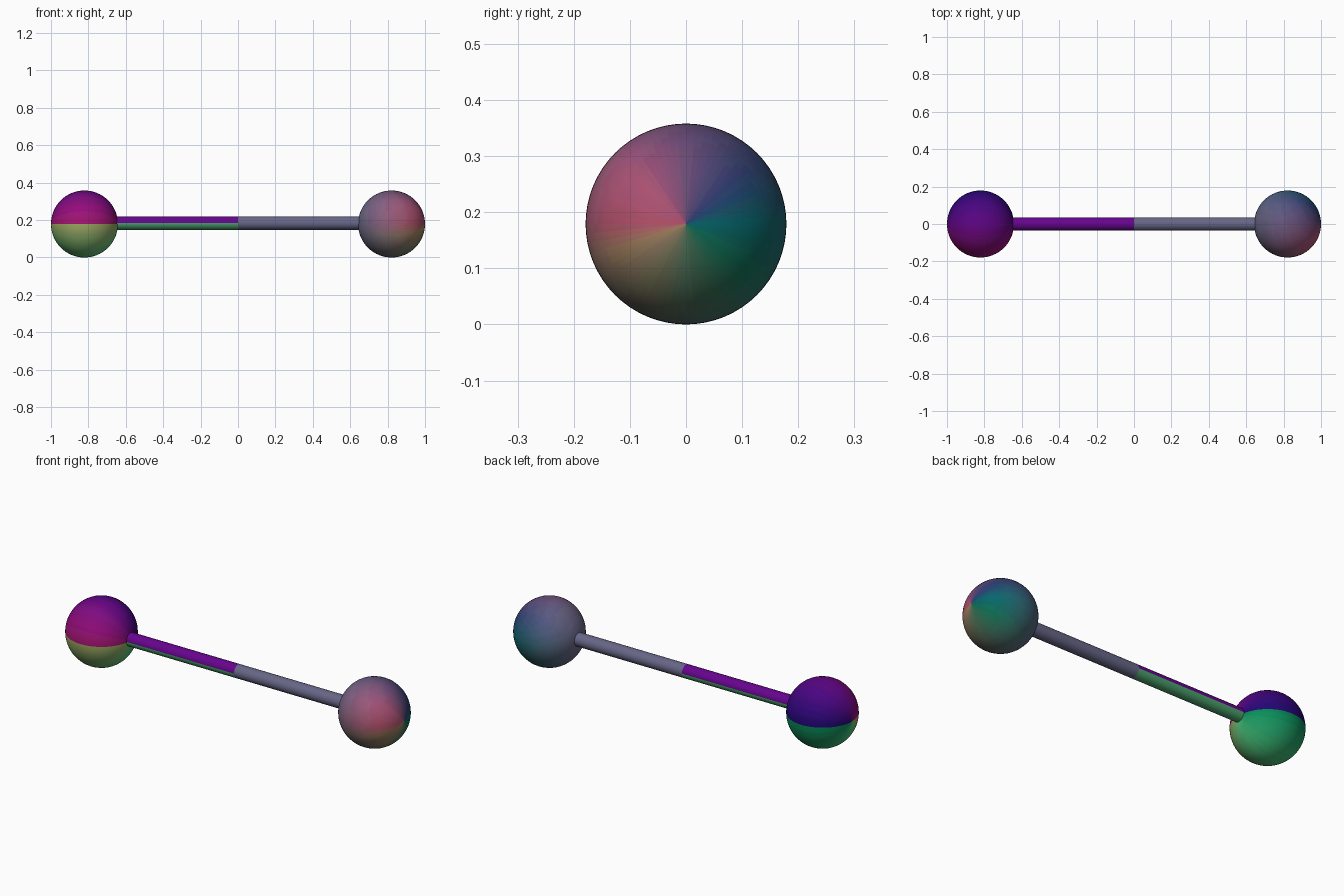
import bpy, bmesh, math
from mathutils import Matrix, Vector

if "Cube" in bpy.data.objects:
    bpy.data.objects.remove(bpy.data.objects["Cube"])

R, BALL_X, BAR_R, Z = 0.179, 0.821, 0.036, 0.179
BAR_Z = 0.184
LAVENDER = (0.40, 0.40, 0.52)
# Colours around the x axis, by angle in degrees (0 = back, 90 = top, 180 = front)
RIGHT_WHEEL = [(0, (0.05, 0.40, 0.42)), (40, (0.18, 0.25, 0.45)), (90, (0.42, 0.29, 0.46)),
               (135, (0.66, 0.32, 0.46)), (180, (0.72, 0.33, 0.42)), (200, (0.66, 0.50, 0.38)),
               (270, (0.32, 0.44, 0.34)), (320, (0.08, 0.42, 0.32)), (360, (0.05, 0.40, 0.42))]
LEFT_WHEEL = [(0, (0.14, 0.06, 0.45)), (90, (0.38, 0.05, 0.52)), (179.9, (0.66, 0.10, 0.45)),
              (180.1, (0.62, 0.64, 0.38)), (270, (0.30, 0.74, 0.46)), (360, (0.04, 0.52, 0.34))]
palette = {}


def blend(a, b, t):
    return tuple(p + (q - p) * t for p, q in zip(a, b))


def wheel_colour(wheel, angle):
    for (a0, c0), (a1, c1) in zip(wheel, wheel[1:]):
        if a0 <= angle <= a1:
            return blend(c0, c1, (angle - a0) / (a1 - a0))
    return wheel[0][1]


def material(colour):
    key = tuple(round(c * 40) / 40 for c in colour)
    if key not in palette:
        m = bpy.data.materials.new("tint")
        m.diffuse_color = (*[c ** 2.2 for c in key], 1)
        m.use_nodes = True
        m.node_tree.nodes["Principled BSDF"].inputs["Base Color"].default_value = m.diffuse_color
        palette[key] = m
    return palette[key]


def finish(name, bm, centre, colour_at):
    me = bpy.data.meshes.new(name)
    bm.to_mesh(me)
    bm.free()
    ob = bpy.data.objects.new(name, me)
    ob.location = centre
    bpy.context.collection.objects.link(ob)
    slots = {}
    for p in me.polygons:
        p.use_smooth = True
        m = material(colour_at(p.center))
        if m not in slots:
            slots[m] = len(me.materials)
            me.materials.append(m)
        p.material_index = slots[m]
    return ob


def angle_of(c):
    return math.degrees(math.atan2(c.z, c.y)) % 360


def right_ball_colour(c):
    # Colour wheel at the tip fades to lavender towards the bar
    t = min(1, max(0, (c.x / R + 1) / 1.7))
    return blend(LAVENDER, wheel_colour(RIGHT_WHEEL, angle_of(c)), t)


def left_ball_colour(c):
    return wheel_colour(LEFT_WHEEL, angle_of(c))


def left_bar_colour(c):
    return (0.40, 0.05, 0.55) if c.z > 0 else (0.30, 0.62, 0.42)


TURN = Matrix.Rotation(math.pi / 2, 4, 'Y')

for side, name, ball_col, bar_col in (
        (-1, "left", left_ball_colour, left_bar_colour),
        (1, "right", right_ball_colour, lambda c: LAVENDER)):
    # Ball weight, poles along the bar
    bm = bmesh.new()
    bmesh.ops.create_uvsphere(bm, u_segments=64, v_segments=32, radius=R, matrix=TURN)
    finish(name + "_ball", bm, (side * BALL_X, 0, Z), ball_col)

    # Half of the handle, ending just inside the ball
    length = BALL_X - R + 0.015
    bm = bmesh.new()
    bmesh.ops.create_cone(bm, cap_ends=False, segments=32, radius1=BAR_R, radius2=BAR_R,
                          depth=length, matrix=TURN)
    finish(name + "_handle", bm, (side * length / 2, 0, BAR_Z), bar_col)
